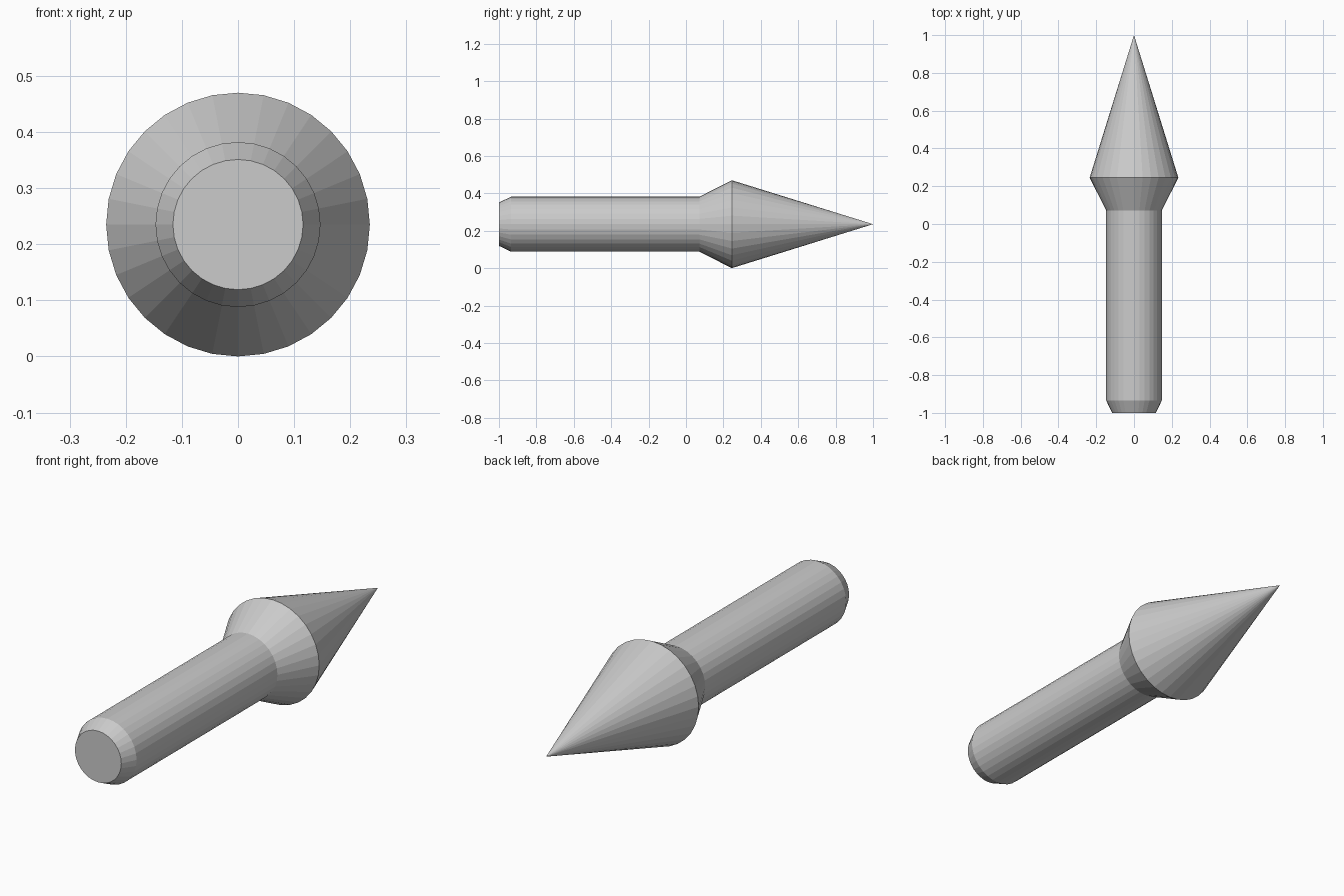
import bpy, bmesh, math

SIDES = 32
AXIS_HEIGHT = 0.235

cube = bpy.data.objects.get("Cube")
if cube:
    bpy.data.objects.remove(cube, do_unlink=True)

# Single plain grey material
grey = bpy.data.materials.new("light_grey")
grey.use_nodes = True
colour = (0.6, 0.6, 0.6, 1)
grey.diffuse_color = colour
grey.node_tree.nodes["Principled BSDF"].inputs["Base Color"].default_value = colour


def turned_part(name, profile):
    """Revolve (radius, y) points about the long axis; zero radius closes an end."""
    bm = bmesh.new()
    rings = []
    for radius, y in profile:
        count = SIDES if radius else 1
        rings.append([bm.verts.new((radius * math.cos(math.tau * i / SIDES), y,
                                    radius * math.sin(math.tau * i / SIDES)))
                      for i in range(count)])
    for a, b in zip(rings, rings[1:]):
        for i in range(SIDES):
            j = (i + 1) % SIDES
            if len(b) == 1:
                bm.faces.new((a[j], a[i], b[0]))
            else:
                bm.faces.new((a[j], a[i], b[i], b[j]))
    # Flat cap on the starting end
    bm.faces.new(rings[0])
    bmesh.ops.recalc_face_normals(bm, faces=bm.faces)
    mesh = bpy.data.meshes.new(name)
    bm.to_mesh(mesh)
    bm.free()
    mesh.materials.append(grey)
    part = bpy.data.objects.new(name, mesh)
    part.location.z = AXIS_HEIGHT
    bpy.context.collection.objects.link(part)
    return part


# Round shaft with a chamfered front end, running slightly into the head
turned_part("shaft", [(0.116, -1), (0.147, -0.935), (0.147, 0.075)])

# Flared collar and long pointed cone
turned_part("pointed_head", [(0.147, 0.072), (0.235, 0.245), (0, 1)])
